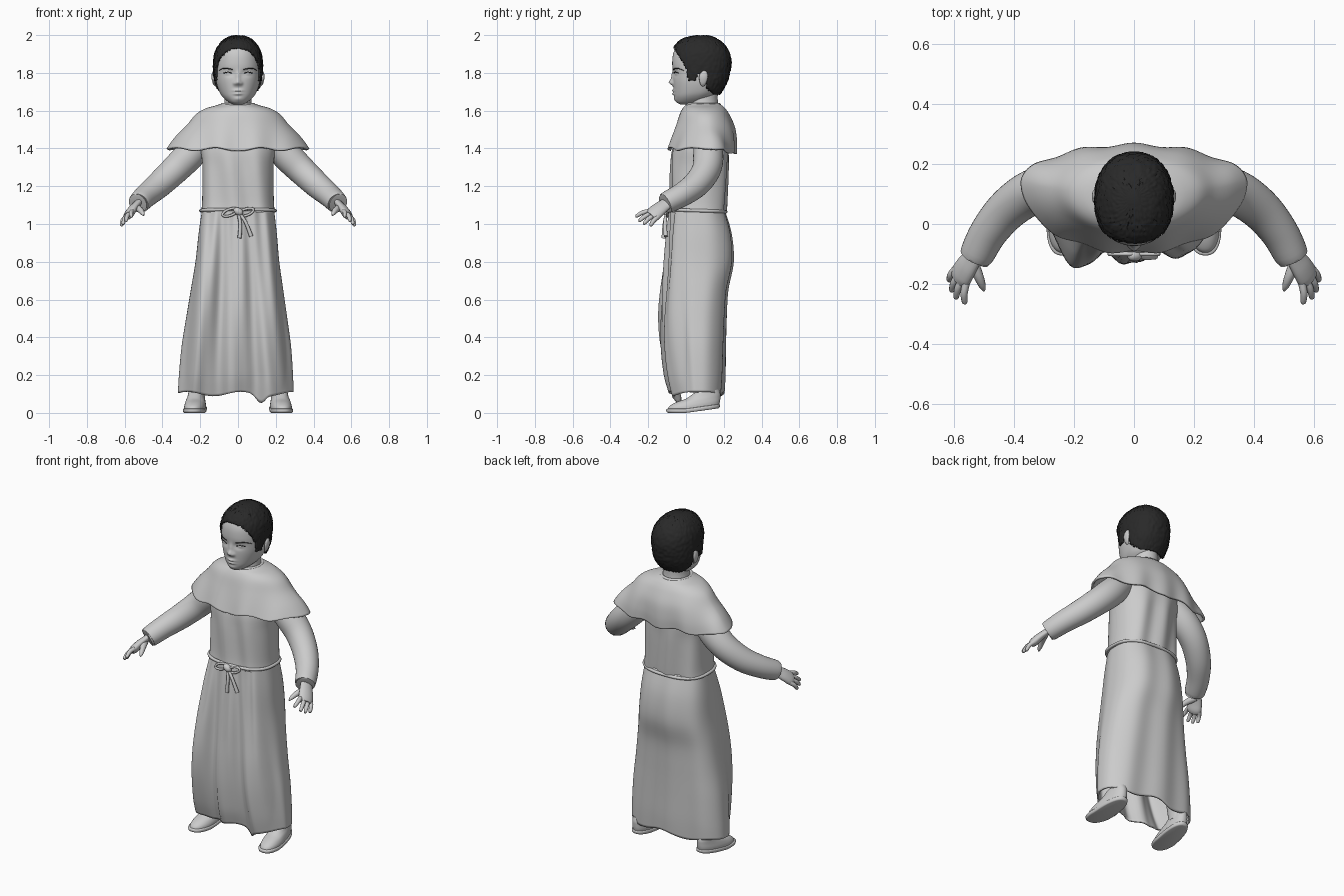
import bpy, bmesh, random
from math import sin, cos, pi, exp, radians
from mathutils import Vector

random.seed(4)
if "Cube" in bpy.data.objects:
    bpy.data.objects.remove(bpy.data.objects["Cube"])


def material(name, value):
    m = bpy.data.materials.new(name)
    m.use_nodes = True
    col = (value, value, value, 1)
    m.diffuse_color = col
    m.node_tree.nodes["Principled BSDF"].inputs["Base Color"].default_value = col
    return m


GREY = material("light grey", 0.6)
DARK = material("near black", 0.022)


def spline(keys, sub):
    """Smooth interpolation of tuples."""
    out = []
    for i in range(len(keys) - 1):
        a, b, c, d = (keys[max(0, min(len(keys) - 1, i + j))] for j in (-1, 0, 1, 2))
        for k in range(sub):
            t = k / sub
            out.append(tuple(q + 0.5 * t * (r - p + t * (2 * p - 5 * q + 4 * r - s + t * (3 * (q - r) + s - p)))
                             for p, q, r, s in zip(a, b, c, d)))
    return out + [tuple(keys[-1])]


def skin(name, rings, mat, closed=False, caps=True, keep=None, thick=0, mirror=False):
    """Join rings of points into one smooth mesh object."""
    bm = bmesh.new()
    rows = [[bm.verts.new(p) for p in ring] for ring in rings]
    pairs = list(zip(rows, rows[1:])) + ([(rows[-1], rows[0])] if closed else [])
    for a, b in pairs:
        for i in range(len(a)):
            j = (i + 1) % len(a)
            bm.faces.new((a[i], a[j], b[j], b[i]))
    if caps and not closed:
        bm.faces.new(rows[0])
        bm.faces.new(rows[-1])
    bmesh.ops.recalc_face_normals(bm, faces=bm.faces)
    if keep:
        drop = [f for f in bm.faces if not keep(f.calc_center_median())]
        bmesh.ops.delete(bm, geom=drop, context="FACES")
    me = bpy.data.meshes.new(name)
    bm.to_mesh(me)
    bm.free()
    for f in me.polygons:
        f.use_smooth = True
    me.set_sharp_from_angle(angle=radians(55))
    me.materials.append(mat)
    ob = bpy.data.objects.new(name, me)
    bpy.context.collection.objects.link(ob)
    if thick:
        ob.modifiers.new("thickness", "SOLIDIFY").thickness = thick
    if mirror:
        ob.modifiers.new("mirror", "MIRROR")
    return ob


def loft(name, sections, mat=GREY, n=64, sub=5, p=2.0, deform=None, **kw):
    """Sections are (z, half width, front y, back y, middle y)."""
    rings = []
    for z, hx, yf, yb, cy in spline(sections, sub):
        ring = []
        for i in range(n):
            c, s = cos(2 * pi * i / n), sin(2 * pi * i / n)
            x = hx * abs(c) ** (2 / p) * (1 if c > 0 else -1)
            y = cy + abs(s) ** (2 / p) * (yb - cy if s > 0 else yf - cy)
            v = Vector((x, y, z))
            ring.append(deform(v) if deform else v)
        rings.append(ring)
    return skin(name, rings, mat, **kw)


def tube(name, keys, mat=GREY, n=16, sub=4, flat=1.0, ref=(0, 0, 1), closed=False, **kw):
    """Keys are (x, y, z, radius); ref sets the flattened direction."""
    pts = list(keys) if closed else spline(keys, sub)
    m, rings = len(pts), []
    for i, k in enumerate(pts):
        a = pts[(i - 1) % m] if closed else pts[max(i - 1, 0)]
        b = pts[(i + 1) % m] if closed else pts[min(i + 1, m - 1)]
        d = (Vector(b[:3]) - Vector(a[:3])).normalized()
        side = d.cross(Vector(ref)).normalized()
        up = side.cross(d)
        rings.append([Vector(k[:3]) + k[3] * (side * cos(t) + up * sin(t) * flat)
                      for t in (2 * pi * j / n for j in range(n))])
    return skin(name, rings, mat, closed=closed, **kw)


def clamp(v):
    return max(0.0, min(1.0, v))


# Robe: skirt with deep front folds, bodice, cape
def drape(v):
    t = clamp((1.07 - v.z) / 0.97)
    u = v.x / (0.2 + 0.1 * t)
    front, back = clamp((0.05 - v.y) / 0.1), clamp((v.y - 0.09) / 0.1)
    wave = 0.5 - 0.5 * cos(2 * pi * u / 0.7 + 0.4 * sin(5 * v.z))
    v.y += front * (t ** 0.7 * 0.05 * wave + 0.006 * sin(19 * u + 3 * v.z))
    v.y -= front * 0.055 * sin(pi * t ** 0.8) * exp(-((v.x + 0.19) / 0.06) ** 2)
    v.y -= back * (0.006 + 0.01 * t) * (0.5 - 0.5 * cos(8 * u + 2 * v.z))
    if v.z < 0.2:
        tear = front * exp(-((v.x - 0.13) / 0.03) ** 2)
        v.z += (0.2 - v.z) * (0.12 * sin(22 * v.x + 1) - 0.4 * tear)
    v.x -= 0.012 * t
    return v


def gather(v):
    amp = 0.008 * clamp((1.5 - v.z) / 0.2)
    v.y += amp * sin(42 * v.x + 5 * v.z) * (1 if v.y < 0.07 else -1)
    return v


def cape_folds(v):
    t = clamp((1.62 - v.z) / 0.22)
    v.y += 0.006 * t * cos(36 * v.x)
    v.z += t * (0.008 * cos(30 * abs(v.x) + 2.6) - 0.15 * max(0, v.y - 0.13) + 0.008)
    return v


loft("robe_skirt", [(1.08, .19, -.082, .205, .07), (.95, .207, -.1, .243, .07), (.8, .222, -.115, .254, .07),
                    (.65, .245, -.127, .225, .07), (.5, .268, -.135, .216, .06), (.35, .29, -.132, .212, .06),
                    (.2, .302, -.115, .21, .06), (.1, .306, -.09, .205, .06)],
     n=144, p=2.6, deform=drape, caps=False, thick=0.01)
loft("robe_bodice", [(1.06, .196, -.085, .208, .07), (1.12, .19, -.08, .212, .07), (1.3, .188, -.078, .22, .07),
                     (1.42, .195, -.065, .22, .08), (1.55, .15, -.01, .19, .09)], n=128, p=2.6, deform=gather)
loft("shoulder_cape", [(1.64, .08, .008, .175, .09), (1.628, .115, -.003, .19, .1), (1.612, .17, -.018, .208, .1),
                       (1.58, .224, -.035, .23, .11), (1.52, .272, -.055, .257, .12), (1.45, .332, -.078, .266, .13),
                       (1.39, .378, -.097, .264, .135)],
     n=128, deform=cape_folds, caps=False, thick=0.012)
tube("collar", [(.082 * cos(a), .091 + .085 * sin(a), 1.632, .009) for a in (2 * pi * i / 48 for i in range(48))],
     n=10, closed=True)

# Arms: sleeves with a recessed cuff
tube("sleeves", [(.18, .11, 1.44, .07), (.26, .118, 1.36, .08), (.338, .106, 1.283, .076), (.418, .052, 1.208, .07),
                 (.483, -.025, 1.153, .063), (.524, -.102, 1.113, .057), (.524, -.102, 1.113, .047),
                 (.516, -.07, 1.13, .04)], n=28, mirror=True)

# Hands: flattened palm, four fingers and thumb
spread = Vector((.52, .71, -.47))
palm_normal = Vector((.05, -.1, -.07)).cross(spread)
tube("palms", [(.522, -.08, 1.12, .036), (.54, -.115, 1.1, .038), (.56, -.145, 1.077, .043),
               (.576, -.172, 1.053, .045), (.585, -.188, 1.042, .035)],
     flat=0.52, ref=palm_normal, mirror=True)
knuckle = Vector((.577, -.173, 1.052))
tips = {"index": (.565, -.267, 1.04), "middle": (.595, -.25, 1.015),
        "ring": (.61, -.226, 1.0), "little": (.618, -.19, .99)}
for i, (finger, tip) in enumerate(tips.items()):
    base, tip = knuckle + spread * (.022 * i - .033), Vector(tip)
    mid = (base + tip) / 2 + Vector((.004, 0, .006))
    end = tip.lerp(base, 0.08)
    tube(finger + "_fingers", [(*base, .013), (*mid, .012), (*end, .009), (*tip, .003)], n=10, mirror=True)
tube("thumbs", [(.545, -.115, 1.09, .022), (.52, -.17, 1.076, .017), (.506, -.205, 1.058, .012),
                (.5, -.223, 1.046, .004)], n=10, mirror=True)

# Rope belt with a bow and two tails
ring = [2 * pi * i / 64 for i in range(64)]


def squash(v):
    return abs(v) ** 0.77 * (1 if v > 0 else -1)


tube("rope_belt", [(.197 * squash(cos(a)), .062 + .149 * squash(sin(a)), 1.071 - .006 * sin(a), .009) for a in ring],
     n=10, closed=True)
for side, name in ((-1, "right"), (1, "left")):
    tube(name + "_bow_loop", [(side * (.042 - .04 * cos(a)), -.1, 1.062 + .018 * sin(a) - side * .012 * cos(a), .007)
                              for a in ring[::3]], n=8, ref=(0, 1, 0), closed=True)
tube("belt_knot", [(-.02, -.098, 1.078, .006), (-.008, -.104, 1.072, .018), (.012, -.104, 1.06, .018),
                   (.024, -.098, 1.054, .006)])
tube("straight_rope_tail", [(0, -.102, 1.06, .009), (.012, -.115, 1.0, .009), (.008, -.119, .925, .011)],
     n=10, ref=(0, 1, 0))
tube("slanted_rope_tail", [(.005, -.102, 1.06, .009), (.04, -.111, 1.01, .009), (.07, -.107, .935, .011)],
     n=10, ref=(0, 1, 0))

# Head with modelled face
head = [(1.632, .025, -.028, .05, .02), (1.645, .05, -.05, .09, .03), (1.67, .079, -.06, .14, .05),
        (1.7, .099, -.064, .17, .07), (1.75, .115, -.068, .2, .08), (1.8, .12, -.069, .215, .08),
        (1.85, .12, -.073, .222, .08), (1.9, .112, -.068, .212, .08), (1.94, .09, -.05, .186, .08),
        (1.966, .064, -.018, .153, .08), (1.98, .038, .02, .125, .08), (1.987, .014, .06, .1, .08)]
# Bumps are (x, z, width, height, depth), depth forward
bumps = [(0, 1.75, .015, .015, .021), (0, 1.78, .012, .026, .009), (.017, 1.744, .009, .009, .009),
         (0, 1.706, .024, .006, .011), (0, 1.689, .021, .007, .011), (0, 1.662, .022, .012, .006),
         (.047, 1.798, .024, .015, -.013), (.052, 1.797, .018, .009, .011)]


def face(v):
    if v.y < 0.06:
        for x, z, w, h, depth in bumps:
            v.y -= depth * exp(-((abs(v.x) - x) / w) ** 2 - ((v.z - z) / h) ** 2)
    return v


loft("head", head, n=160, sub=8, p=2.2, deform=face)
loft("neck", [(1.56, .082, .005, .178, .09), (1.63, .074, .016, .17, .09), (1.67, .07, .02, .168, .09),
              (1.74, .07, .03, .17, .1)], n=40)
tube("ears", [(.118, .092, 1.73, .008), (.127, .09, 1.745, .016), (.131, .092, 1.775, .023),
              (.13, .094, 1.8, .018), (.124, .09, 1.812, .006)], flat=0.4, ref=(1, 0, 0), mirror=True)


def face_y(x):
    return 0.08 - 0.149 * (1 - (x / 0.12) ** 2.2) ** (1 / 2.2)


tube("eyebrows", [(x, face_y(x), z, r) for x, z, r in
                  ((.03, 1.818, .003), (.055, 1.823, .0045), (.078, 1.823, .004), (.1, 1.812, .002))],
     DARK, n=8, flat=0.7, mirror=True)
tube("eyelashes", [(x, face_y(x) + .001, z, .0025) for x, z in ((.033, 1.798), (.053, 1.804), (.077, 1.798))],
     DARK, n=8, mirror=True)

# Hair: rough shell trimmed along a hairline
hairline = [(-.2, 1.94), (-.07, 1.94), (-.05, 1.91), (-.02, 1.865), (0, 1.825), (.012, 1.76), (.05, 1.755),
            (.06, 1.79), (.1, 1.79), (.112, 1.72), (.15, 1.685), (.4, 1.67)]


def is_hair(c):
    for (a, za), (b, zb) in zip(hairline, hairline[1:]):
        if a <= c.y < b:
            return c.z > za + (zb - za) * (c.y - a) / (b - a)
    return False


def tousle(v):
    out = v - Vector((0, .08, 1.82))
    rough = .003 * clamp(out.xy.length / .09)
    return v + out.normalized() * random.uniform(-rough, rough)


loft("hair", [(1.75 + (z - 1.75) * 1.05, hx + .011, yf - .006, yb + .018, cy) for z, hx, yf, yb, cy in head],
     DARK, n=120, sub=6, p=2.2, deform=tousle, keep=is_hair, thick=0.014)


# Legs and shoes, toes turned out
def place(v):
    y = v.y - 0.1
    return Vector((0.222 + v.x - 0.08 * y, v.y, v.z + max(0, v.y) * 0.14))


loft("shoe_soles", [(0, .054, -.092, .17, .02), (.004, .06, -.103, .178, .02), (.018, .061, -.105, .18, .02),
                    (.022, .056, -.098, .176, .02)], n=40, sub=2, p=2.4, deform=place, mirror=True)
loft("shoe_uppers", [(.015, .056, -.098, .175, .02), (.035, .056, -.088, .18, .03), (.055, .051, -.055, .182, .05),
                     (.075, .044, .0, .182, .09), (.1, .04, .045, .175, .11)], n=40, p=2.2, deform=place, mirror=True)
loft("lower_legs", [(.08, .038, .06, .165, .11), (.25, .045, .055, .165, .11), (.6, .055, .02, .15, .09)],
     n=28, deform=lambda v: v + Vector((.212 - .15 * max(0, v.z - .1), 0, 0)), mirror=True)
